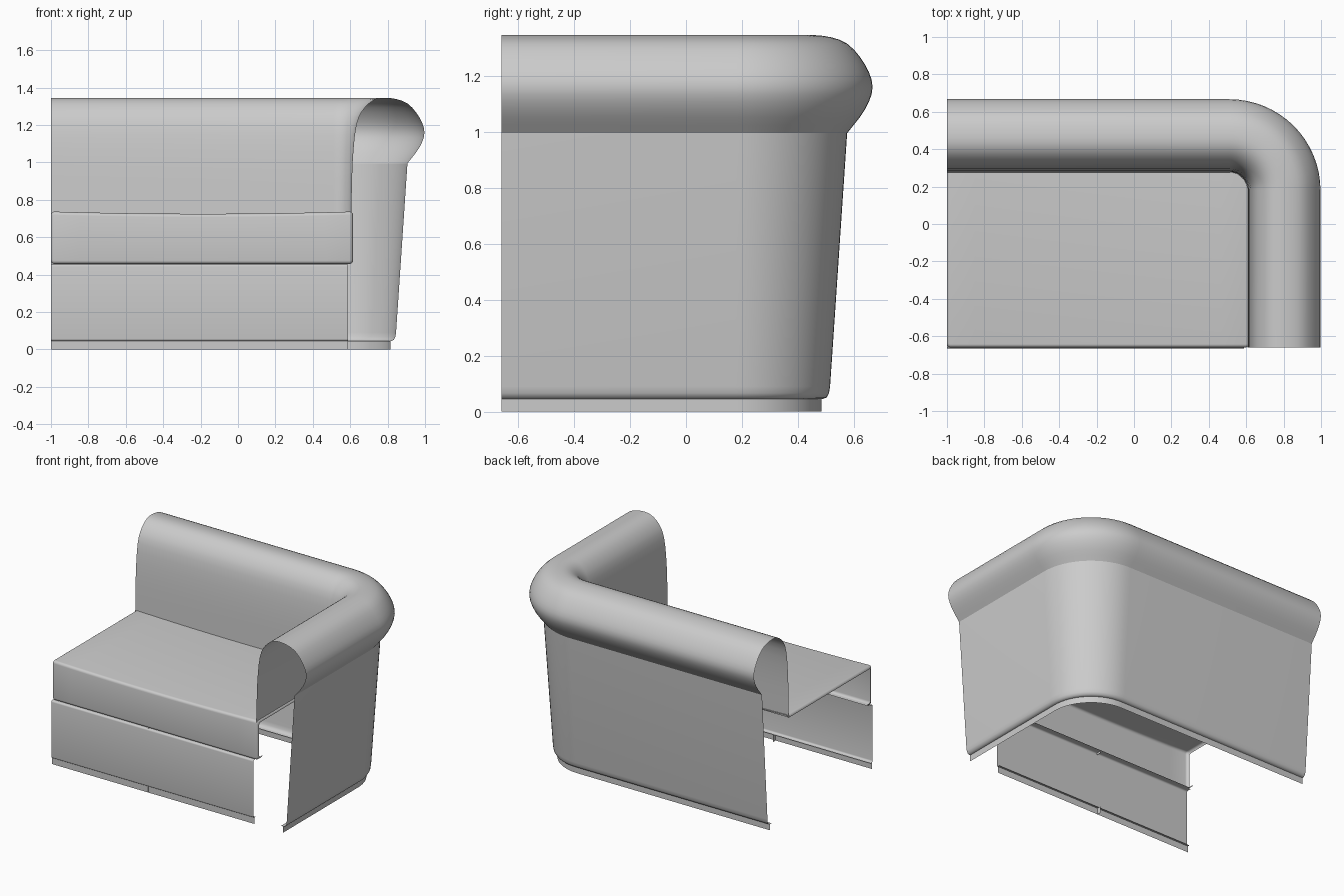
import bpy, bmesh, math
from mathutils import Vector

cube = bpy.data.objects.get("Cube")
if cube:
    bpy.data.objects.remove(cube)

grey = bpy.data.materials.new("grey_fabric")
grey.use_nodes = True
colour = (0.6, 0.6, 0.6, 1)
grey.diffuse_color = colour
grey.node_tree.nodes["Principled BSDF"].inputs["Base Color"].default_value = colour

CORNER = Vector((0.51, 0.18, 0))
LEFT, FRONT = -1.0, -0.66


def sheet(name, rows):
    """Open surface through equally long rows of points."""
    bm = bmesh.new()
    grid = [[bm.verts.new(p) for p in row] for row in rows]
    for a, b in zip(grid, grid[1:]):
        for i in range(len(a) - 1):
            bm.faces.new((a[i], a[i + 1], b[i + 1], b[i]))
    mesh = bpy.data.meshes.new(name)
    bm.to_mesh(mesh)
    bm.free()
    mesh.materials.append(grey)
    obj = bpy.data.objects.new(name, mesh)
    bpy.context.collection.objects.link(obj)
    bpy.ops.object.select_all(action='DESELECT')
    obj.select_set(True)
    bpy.context.view_layer.objects.active = obj
    bpy.ops.object.shade_smooth_by_angle(angle=math.radians(40))
    return obj


def smooth(points, steps=3):
    """Rounded curve through the points."""
    pts = [Vector(p) for p in points]
    pts = [2 * pts[0] - pts[1]] + pts + [2 * pts[-1] - pts[-2]]
    out = []
    for a, b, c, d in zip(pts, pts[1:], pts[2:], pts[3:]):
        for k in range(steps):
            t = k / steps
            out.append(b + (c - a) * t / 2 + (2 * a - 5 * b + 4 * c - d) * t * t / 2
                       + (3 * b - a - 3 * c + d) * t ** 3 / 2)
    return out + [pts[-2]]


def sweep_round_corner(name, profile, arc_steps=16):
    """Carry an (x, z) arm section along the back, round the corner, to the front."""
    path = [(Vector((LEFT, CORNER.y, 0)), math.pi / 2)]
    path += [(CORNER, math.pi / 2 * (1 - i / arc_steps)) for i in range(arc_steps + 1)]
    path.append((Vector((CORNER.x, FRONT, 0)), 0))
    rows = []
    for origin, ang in path:
        out = Vector((math.cos(ang), math.sin(ang), 0))
        rows.append([origin + out * (x - CORNER.x) + Vector((0, 0, z)) for x, z in profile])
    return sheet(name, rows)


# Back and arm: rolled top with inner wall, tapered outer wall, recessed plinth
sweep_round_corner("rolled_top", smooth([
    (0.606, 0.72), (0.613, 1.0), (0.634, 1.2), (0.676, 1.29), (0.74, 1.338), (0.82, 1.343),
    (0.906, 1.315), (0.97, 1.24), (0.997, 1.16), (0.97, 1.08), (0.906, 0.995)]))
sweep_round_corner("outer_wall", [
    (0.906, 0.995), (0.845, 0.09), (0.841, 0.066), (0.833, 0.051), (0.82, 0.045), (0.80, 0.045)])
sweep_round_corner("back_plinth", [(0.815, 0.045), (0.815, 0)])


# Seat cushion: slightly sagging top, rounded front and side edges
def rounded_front(y, low, high, lip, back, r):
    arc = [i * math.pi / 8 for i in range(5)]
    pts = [(y + lip, low)]
    pts += [(y + r - r * math.sin(a), low + r - r * math.cos(a)) for a in arc]
    pts += [(y + r - r * math.cos(a), high - r + r * math.sin(a)) for a in arc]
    return pts + [(back, high)]


def cushion_row(x, inset):
    sag = 0.012 * (1 - min(1, abs((x + 0.19) / 0.8)) ** 2)
    section = rounded_front(FRONT + inset, 0.457 + inset, 0.737 - inset, 0.04, 0.285, 0.018)
    return [(x, y, z - (sag if z > 0.6 else 0)) for y, z in section]


R = 0.018
ends = [R * (1 - math.cos(i * math.pi / 8)) for i in range(5)]
turns = [R * (1 - math.sin(i * math.pi / 8)) for i in range(5)]
xs = [(LEFT + e, t) for e, t in zip(ends, turns)]
xs += [(LEFT + R + (1.615 - 2 * R) * i / 12, 0) for i in range(1, 12)]
xs += [(0.615 - e, t) for e, t in reversed(list(zip(ends, turns)))]
sheet("seat_cushion", [cushion_row(x, inset) for x, inset in xs])

# Front panel below the seat and its plinth
panel = rounded_front(-0.665, 0.045, 0.455, 0.025, -0.63, 0.012)
sheet("front_panel", [[(x, y, z) for y, z in panel] for x in (LEFT, 0.587)])
sheet("front_plinth", [[(x, -0.655, z) for z in (0.045, 0)] for x in (LEFT, 0.587)])

# Small seam tabs on the panel
for name, low, high in (("lower_seam_tab", 0, 0.045), ("upper_seam_tab", 0.44, 0.457)):
    sheet(name, [[(-0.245, y, z) for z in (low, high)] for y in (-0.66, -0.625)])
